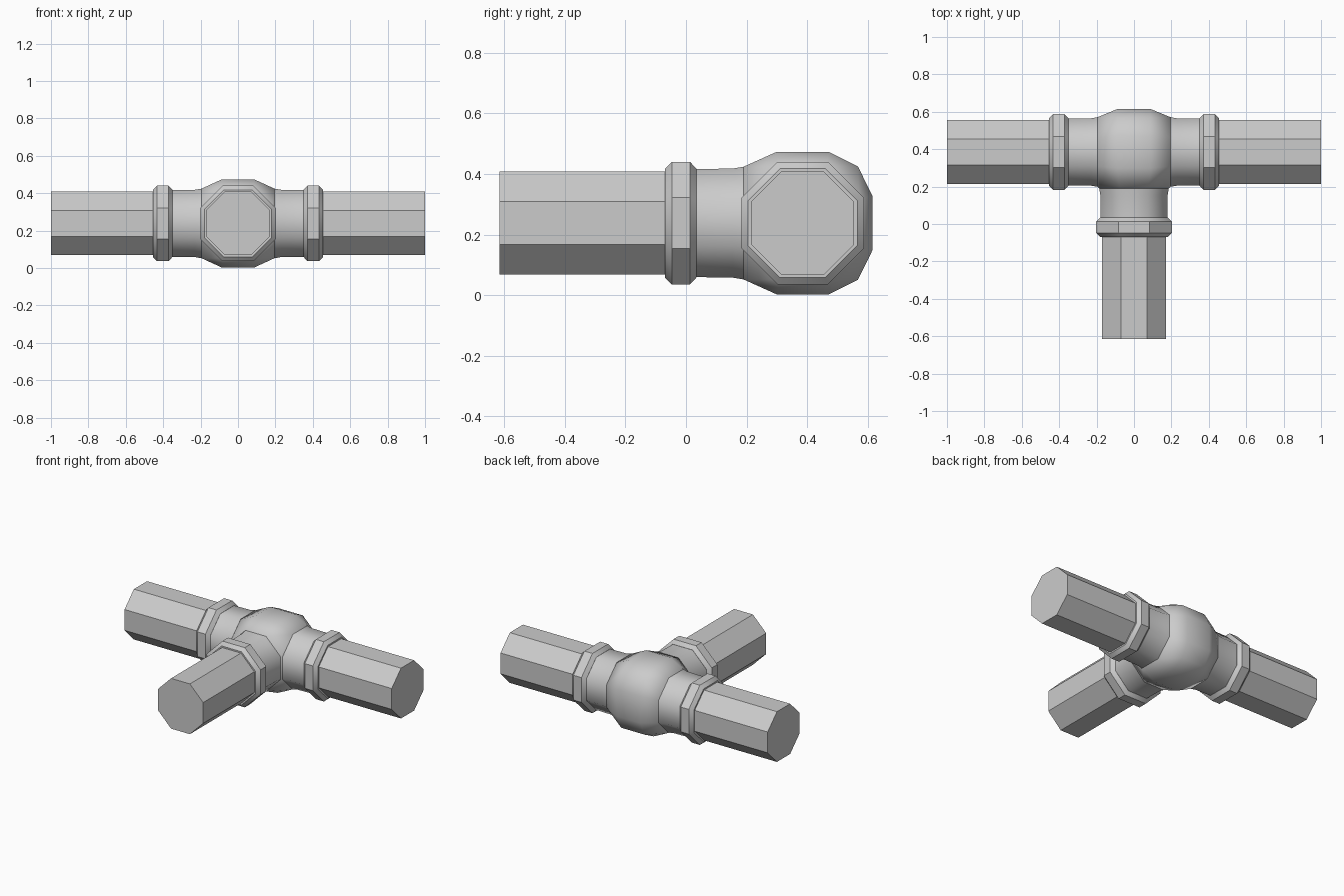
import bpy, bmesh, math
from mathutils import Matrix, Vector

if "Cube" in bpy.data.objects:
    bpy.data.objects.remove(bpy.data.objects["Cube"])

CENTER = Vector((0, 0.385, 0.238))
T = math.tan(math.pi / 8)
DIRECTIONS = {"right": 0, "left": math.pi, "front": -math.pi / 2}


def octagon(dist, apothem):
    # ring of eight points facing +x, flats on top and sides
    r = apothem / math.cos(math.pi / 8)
    return [Vector((dist, r * math.cos(a), r * math.sin(a)))
            for a in ((i + 0.5) * math.pi / 4 for i in range(8))]


def finish(bm, name, angle):
    bmesh.ops.recalc_face_normals(bm, faces=bm.faces)
    mesh = bpy.data.meshes.new(name)
    bm.to_mesh(mesh)
    bm.free()
    ob = bpy.data.objects.new(name, mesh)
    ob.location = CENTER
    bpy.context.collection.objects.link(ob)
    bpy.ops.object.select_all(action='DESELECT')
    ob.select_set(True)
    bpy.context.view_layer.objects.active = ob
    bpy.ops.object.shade_smooth_by_angle(angle=math.radians(angle))
    return ob


def arm(name, profile, turn, angle):
    # loft octagon rings of (distance, apothem) and turn them about z
    bm = bmesh.new()
    rot = Matrix.Rotation(turn, 3, 'Z')
    rings = [[bm.verts.new(rot @ p) for p in octagon(d, a)] for d, a in profile]
    for r0, r1 in zip(rings, rings[1:]):
        for i in range(8):
            j = (i + 1) % 8
            bm.faces.new((r0[i], r0[j], r1[j], r1[i]))
    bm.faces.new(rings[0])
    bm.faces.new(rings[-1])
    return finish(bm, name, angle)


# Three identical arms: pipe, socket neck and collar
for side, turn in DIRECTIONS.items():
    arm(side + "_pipe", [(0.42, 0.17), (1.0, 0.17)], turn, 40)
    arm(side + "_neck", [(0.17, 0.187), (0.195, 0.186), (0.23, 0.18), (0.36, 0.178)],
        turn, 50)
    arm(side + "_collar", [(0.35, 0.179), (0.372, 0.202), (0.432, 0.202), (0.454, 0.18)],
        turn, 40)

# Swollen hub: hull of the three ports and raised top, bottom and back pads
bm = bmesh.new()
for turn in DIRECTIONS.values():
    rot = Matrix.Rotation(turn, 3, 'Z')
    for p in octagon(0.195, 0.186):
        bm.verts.new(rot @ p)
for sx in (-1, 1):
    for sz in (-1, 1):
        for sy in (-1, 1):
            bm.verts.new((sx * 0.088, sy * 0.086, sz * 0.235))
        bm.verts.new((sx * 0.088, 0.182, sz * 0.187))
        bm.verts.new((sx * 0.088, 0.23, sz * 0.09))
bmesh.ops.convex_hull(bm, input=bm.verts)
bmesh.ops.dissolve_limit(bm, angle_limit=0.02, verts=bm.verts, edges=bm.edges)
finish(bm, "tee_hub", 60)
